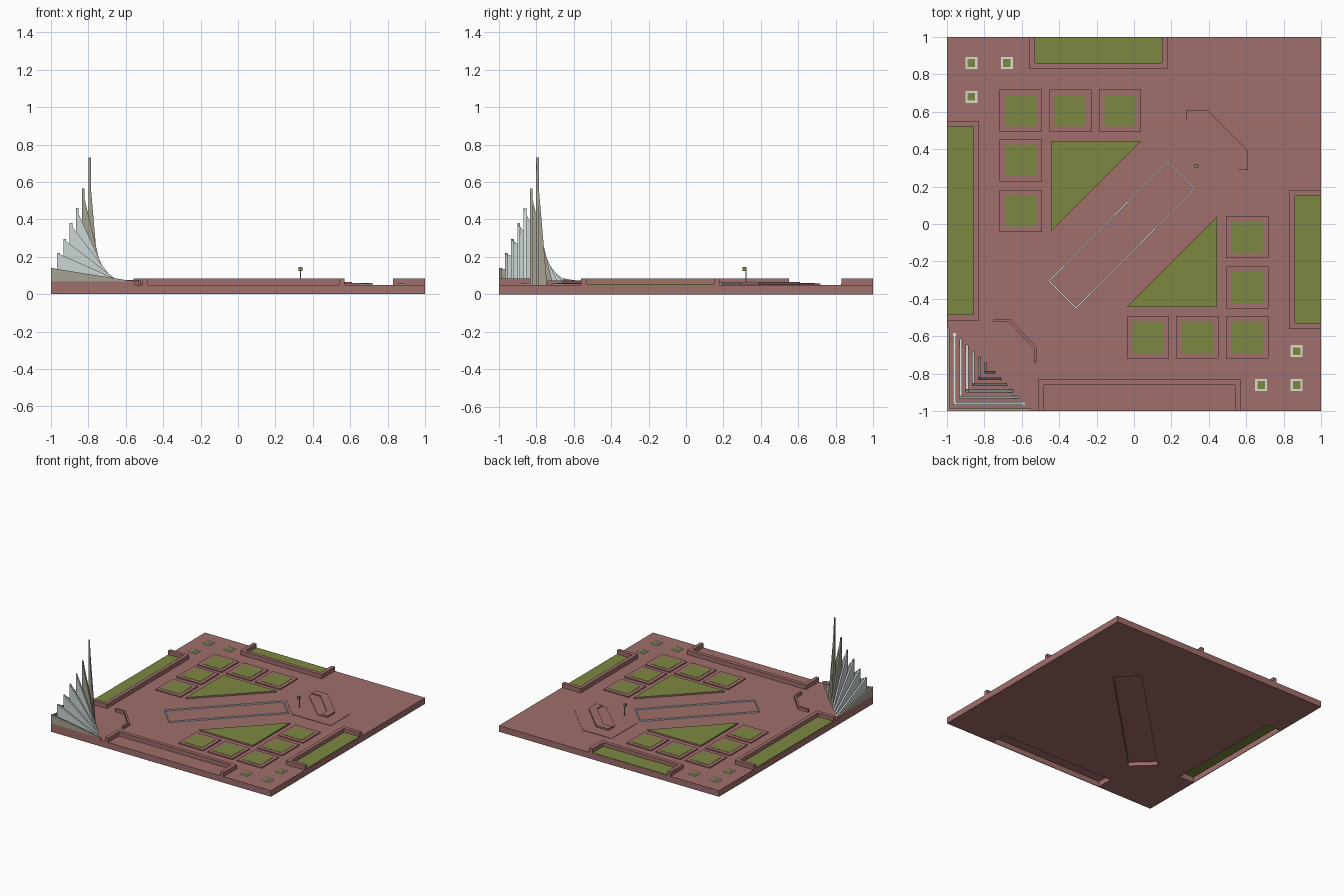
import bpy, bmesh
from mathutils import Vector

cube = bpy.data.objects.get("Cube")
if cube:
    bpy.data.objects.remove(cube, do_unlink=True)


def material(name, color):
    m = bpy.data.materials.new(name)
    m.diffuse_color = (*color, 1)
    m.use_nodes = True
    bsdf = m.node_tree.nodes["Principled BSDF"]
    bsdf.inputs["Base Color"].default_value = (*color, 1)
    bsdf.inputs["Roughness"].default_value = 0.9
    return m


BRICK = material("brick", (0.35, 0.156, 0.147))
GRASS = material("grass", (0.20, 0.25, 0.052))
SILVER = material("pale_silver", (0.60, 0.66, 0.66))
STONE = material("beige_stone", (0.38, 0.355, 0.285))
FRAME = material("off_white", (0.72, 0.72, 0.61))


def solid(name, pts, vec, mat):
    """Extrude a flat polygon along a vector."""
    bm = bmesh.new()
    face = bm.faces.new([bm.verts.new(p) for p in pts])
    ext = bmesh.ops.extrude_face_region(bm, geom=[face])
    verts = [g for g in ext["geom"] if isinstance(g, bmesh.types.BMVert)]
    bmesh.ops.translate(bm, vec=Vector(vec), verts=verts)
    if len(bm.faces) == len(pts) + 1:
        bm.faces.new([v for v in bm.verts if v not in verts])
    bmesh.ops.recalc_face_normals(bm, faces=bm.faces)
    me = bpy.data.meshes.new(name)
    bm.to_mesh(me)
    bm.free()
    me.materials.append(mat)
    ob = bpy.data.objects.new(name, me)
    bpy.context.collection.objects.link(ob)
    return ob


def prism(name, pts, z0, z1, mat):
    return solid(name, [(x, y, z0) for x, y in pts], (0, 0, z1 - z0), mat)


def box(name, x0, x1, y0, y1, z0, z1, mat):
    return prism(name, [(x0, y0), (x1, y0), (x1, y1), (x0, y1)], z0, z1, mat)


def square(name, x, y, half, z0, z1, mat):
    return box(name, x - half, x + half, y - half, y + half, z0, z1, mat)


TOP = 0.05
WALL = 0.085

# Paved base with hollows on the underside
base = box("paved_base", -1, 1, -1, 1, 0, TOP, BRICK)
cutters = [
    box("left_hollow", -0.995, -0.86, -0.49, 0.53, -0.1, 0.2, BRICK),
    box("front_hollow", -0.49, 0.55, -0.995, -0.86, -0.1, 0.045, BRICK),
    prism("channel_hollow", [(0.49, 0.34), (0.34, 0.49), (-0.62, -0.46), (-0.46, -0.61)],
          -0.1, 0.03, BRICK),
]
for c in cutters:
    c.hide_render = True
    c.hide_viewport = True
    c.display_type = 'WIRE'
    mod = base.modifiers.new(c.name, 'BOOLEAN')
    mod.operation = 'DIFFERENCE'
    mod.solver = 'EXACT'
    mod.object = c


# Edge planters: three walls, open towards the plaza's outer side
def planter(name, axis, side, a0, a1, lawn_bottom=None, t=0.03, depth=0.17):
    def part(label, u0, u1, d0, d1, z0, z1, mat):
        v0, v1 = sorted((side * (1 - d0), side * (1 - d1)))
        ext = (u0, u1, v0, v1) if axis == 'x' else (v0, v1, u0, u1)
        box(name + label, *ext, z0, z1, mat)
    part("_inner_wall", a0, a1, depth - t, depth, TOP, WALL, BRICK)
    part("_end_wall_a", a0, a0 + t, 0, depth - t, TOP, WALL, BRICK)
    part("_end_wall_b", a1 - t, a1, 0, depth - t, TOP, WALL, BRICK)
    if lawn_bottom is not None:
        part("_lawn", a0 + t * 0.6, a1 - t * 0.6, 0.002, depth - t * 0.8, lawn_bottom, 0.054, GRASS)


planter("back_planter", 'x', 1, -0.56, 0.18, TOP)
planter("front_planter", 'x', -1, -0.51, 0.57)
planter("left_planter", 'y', -1, -0.515, 0.55, 0.046)
planter("right_planter", 'y', 1, -0.56, 0.18, TOP)

# Garden beds, tree pits and triangular lawns, repeated by a half turn
beds = [(-0.605, 0.605), (-0.34, 0.605), (-0.075, 0.605), (-0.605, 0.34), (-0.605, 0.07)]
pits = [(-0.87, 0.86), (-0.68, 0.86), (-0.87, 0.68)]
triangle = [(-0.445, 0.445), (0.04, 0.445), (-0.445, -0.04)]
for s in (1, -1):
    for x, y in beds:
        square("bed_kerb", s * x, s * y, 0.113, TOP, 0.059, BRICK)
        square("bed_lawn", s * x, s * y, 0.084, 0.059, 0.061, GRASS)
    for x, y in pits:
        square("pit_frame", s * x, s * y, 0.032, TOP, 0.056, FRAME)
        square("pit_lawn", s * x, s * y, 0.021, 0.056, 0.058, GRASS)
    pts = [(s * x, s * y) for x, y in triangle]
    prism("triangle_kerb", pts, TOP, 0.060, BRICK)
    prism("triangle_lawn", pts, 0.060, 0.062, GRASS)

# Diagonal pool rim: thin strips around a rectangle
rim = [Vector(p) for p in ((0.18, 0.34), (0.33, 0.19), (-0.31, -0.455), (-0.46, -0.305))]
mid = sum(rim, Vector((0, 0))) / 4
for i in range(4):
    a, b = rim[i], rim[(i + 1) % 4]
    d = (b - a).normalized()
    n = Vector((-d.y, d.x)) * 0.008
    if n.dot(mid - a) < 0:
        n = -n
    prism("pool_rim", [a, b, b + n, a + n], TOP, 0.06, SILVER)

# Stepped seating court
prism("court_slab", [(0.18, 0.71), (0.44, 0.71), (0.71, 0.44), (0.71, 0.19), (0.36, 0.19),
                     (0.18, 0.37)], TOP, 0.053, BRICK)
prism("court_step", [(0.28, 0.555), (0.36, 0.555), (0.555, 0.36), (0.555, 0.29), (0.52, 0.29),
                     (0.28, 0.52)], 0.053, 0.058, BRICK)
prism("court_bench", [(0.28, 0.61), (0.39, 0.61), (0.61, 0.39), (0.61, 0.29), (0.555, 0.29),
                      (0.555, 0.36), (0.36, 0.555), (0.28, 0.555)], 0.053, 0.066, BRICK)

# Small marker on a thin post
box("marker_post", 0.332, 0.336, 0.318, 0.322, TOP, 0.13, STONE)
square("marker_block", 0.334, 0.312, 0.01, 0.125, 0.145, GRASS)

# Angled low wall beside the monument
outer = [(-0.75, -0.51), (-0.66, -0.51), (-0.52, -0.66), (-0.52, -0.74)]
inner = [(-0.535, -0.74), (-0.535, -0.667), (-0.667, -0.525), (-0.75, -0.525)]
prism("monument_bench", outer + inner, TOP, 0.075, BRICK)

# Corner monument: nested pairs of triangular fins growing towards the middle
heights = [0.14, 0.22, 0.295, 0.38, 0.46, 0.565, 0.73]
T = 0.014
for i, h in enumerate(heights):
    c = -1 + i * 0.0333
    e = -0.55 - i * 0.032
    foot = 0.068 if i == 0 else TOP
    mat = STONE if i in (0, 5, 6) else SILVER
    solid("fin_along_front", [(c, c, foot), (e, c, foot), (c, c, h)], (0, T, 0), mat)
    solid("fin_along_side", [(c, c, foot), (c, e, foot), (c, c, h)], (T, 0, 0), mat)
box("fin_kerb_front", -1, -0.55, -1, -1 + T, TOP, 0.068, BRICK)
box("fin_kerb_side", -1, -1 + T, -1 + T, -0.55, TOP, 0.068, BRICK)
